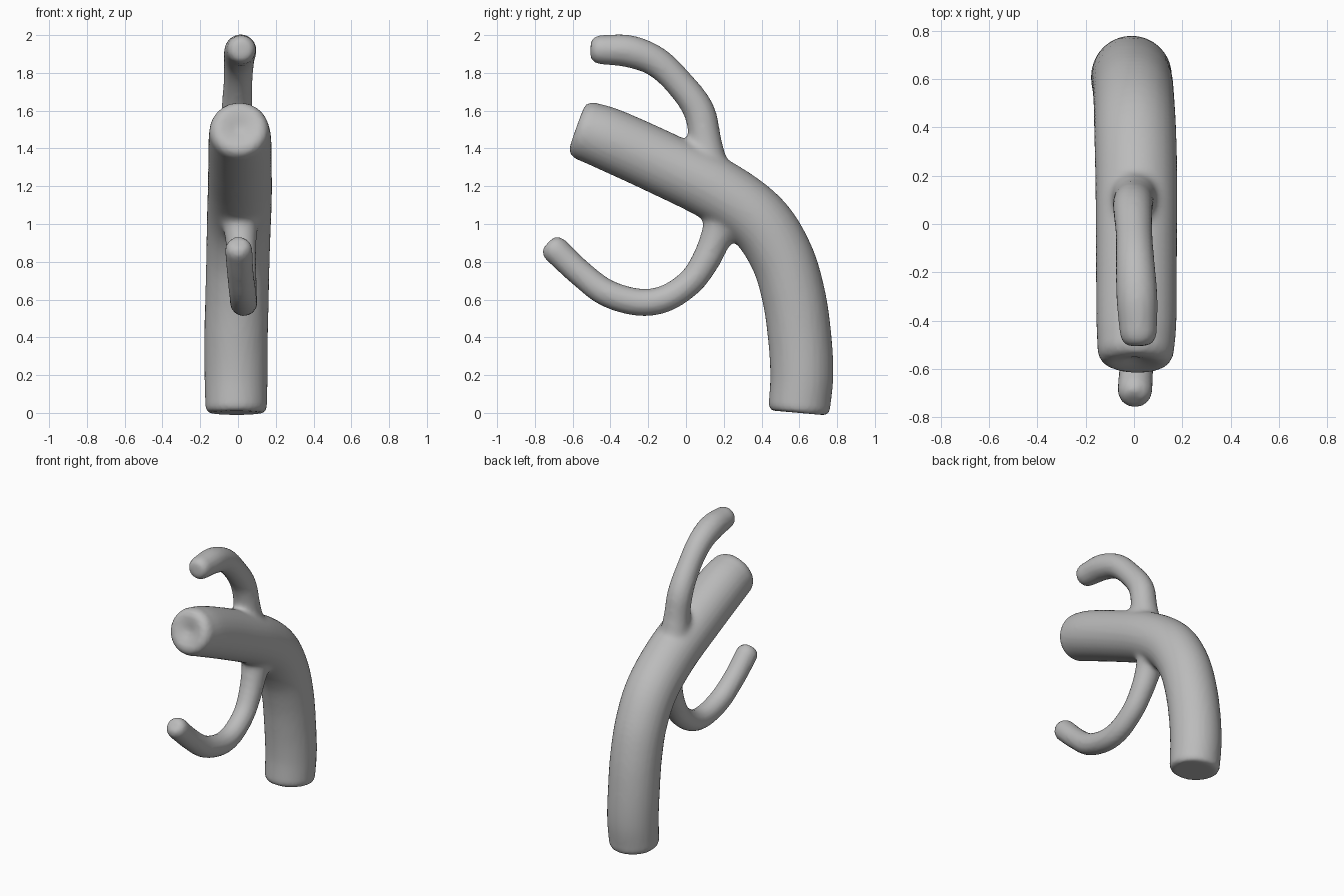
import bpy, bmesh, math
from mathutils import Vector

if "Cube" in bpy.data.objects:
    bpy.data.objects.remove(bpy.data.objects["Cube"])

grey = bpy.data.materials.new("plain grey")
grey.diffuse_color = (0.5, 0.5, 0.5, 1)
grey.use_nodes = True
grey.node_tree.nodes["Principled BSDF"].inputs["Base Color"].default_value = grey.diffuse_color


def spline(pts, steps=6):
    """Smooth curve through points of any dimension (Catmull-Rom)."""
    p = [Vector(q) for q in pts]
    p = [2 * p[0] - p[1]] + p + [2 * p[-1] - p[-2]]
    out = []
    for i in range(1, len(p) - 2):
        a, b, c, d = p[i - 1:i + 3]
        for k in range(steps):
            t = k / steps
            out.append(0.5 * (2 * b + (c - a) * t + (2 * a - 5 * b + 4 * c - d) * t * t
                              + (3 * b - a - 3 * c + d) * t ** 3))
    return out + [p[-2]]


def tube(bm, pts, start_cap, end_cap, sides=32):
    """Sweep a circle along (x, y, z, radius); caps are (distance, radius factor)."""
    path = spline(pts)
    n = len(path)
    rings = []
    for i, q in enumerate(path):
        d = (path[min(i + 1, n - 1)] - path[max(i - 1, 0)]).to_3d().normalized()
        rings.append((q.to_3d(), d, q[3]))
    p, d, r = rings[0]
    head = [(p - d * o, d, r * f) for o, f in reversed(start_cap)]
    p, d, r = rings[-1]
    tail = [(p + d * o, d, r * f) for o, f in end_cap]
    loops = []
    for p, d, r in head + rings + tail:
        u = Vector((1, 0, 0))
        u = (u - d * u.dot(d)).normalized()
        v = d.cross(u)
        loops.append([bm.verts.new(p + r * (u * math.cos(a) + v * math.sin(a)))
                      for a in (2 * math.pi * k / sides for k in range(sides))])
    for a, b in zip(loops, loops[1:]):
        for k in range(sides):
            j = (k + 1) % sides
            bm.faces.new((a[k], a[j], b[j], b[k]))
    bm.faces.new(loops[0][::-1])
    bm.faces.new(loops[-1])


bm = bmesh.new()
# Thick main trunk, bending forward, with a slightly dished end
tube(bm, [(-.01, .6, .03, .163), (-.01, .613, .2, .167), (-.01, .602, .4, .168),
          (-.005, .57, .62, .168), (0, .505, .83, .168), (.005, .38, 1.02, .17),
          (.01, .16, 1.18, .17), (.01, -.135, 1.325, .168), (.01, -.4, 1.445, .166),
          (.007, -.53, 1.493, .158)],
     [(.015, .97), (.03, .89)],
     [(.025, .95), (.045, .84), (.053, .66), (.045, .4), (.03, .12)])
round_end = [(.025, .93), (.045, .75), (.055, .5)]
# Upper branch, curling forward
tube(bm, [(0, .13, 1.25, .11), (0, .105, 1.42, .088), (-.005, .068, 1.6, .082),
          (0, -.04, 1.75, .076), (.005, -.16, 1.86, .08), (.012, -.3, 1.914, .085),
          (.018, -.45, 1.923, .077)], [], round_end)
# Lower branch, hooking forward and up
tube(bm, [(.01, .22, 1.08, .11), (.015, .16, .93, .085), (.022, .1, .8, .074),
          (.028, .02, .69, .07), (.03, -.11, .605, .071), (.03, -.25, .586, .072),
          (.025, -.42, .635, .072), (.012, -.56, .74, .07), (.004, -.69, .862, .072)],
     [], round_end)
mesh = bpy.data.meshes.new("branching_trunk")
bm.to_mesh(mesh)
bm.free()
trunk = bpy.data.objects.new("branching_trunk", mesh)
bpy.context.collection.objects.link(trunk)
mesh.materials.append(grey)
bpy.context.view_layer.objects.active = trunk
trunk.select_set(True)

# Fuse the tubes into one skin
fuse = trunk.modifiers.new("fuse", 'REMESH')
fuse.mode = 'VOXEL'
fuse.voxel_size = 0.016
bpy.ops.object.modifier_apply(modifier=fuse.name)

# Soften the creases where branches meet the trunk
group = trunk.vertex_groups.new(name="joints")
joints = [Vector((0, .1, 1.40)), Vector((.01, .17, .98))]
for v in trunk.data.vertices:
    near = min((v.co - j).length for j in joints)
    w = max(0.0, min(1.0, (.19 - near) / .07))
    group.add([v.index], max(w, .12), 'REPLACE')
soften = trunk.modifiers.new("soften", 'SMOOTH')
soften.factor = 0.5
soften.iterations = 14
soften.vertex_group = group.name
bpy.ops.object.modifier_apply(modifier=soften.name)
if not trunk.data.materials:
    trunk.data.materials.append(grey)
bpy.ops.object.shade_smooth_by_angle(angle=math.radians(50))
